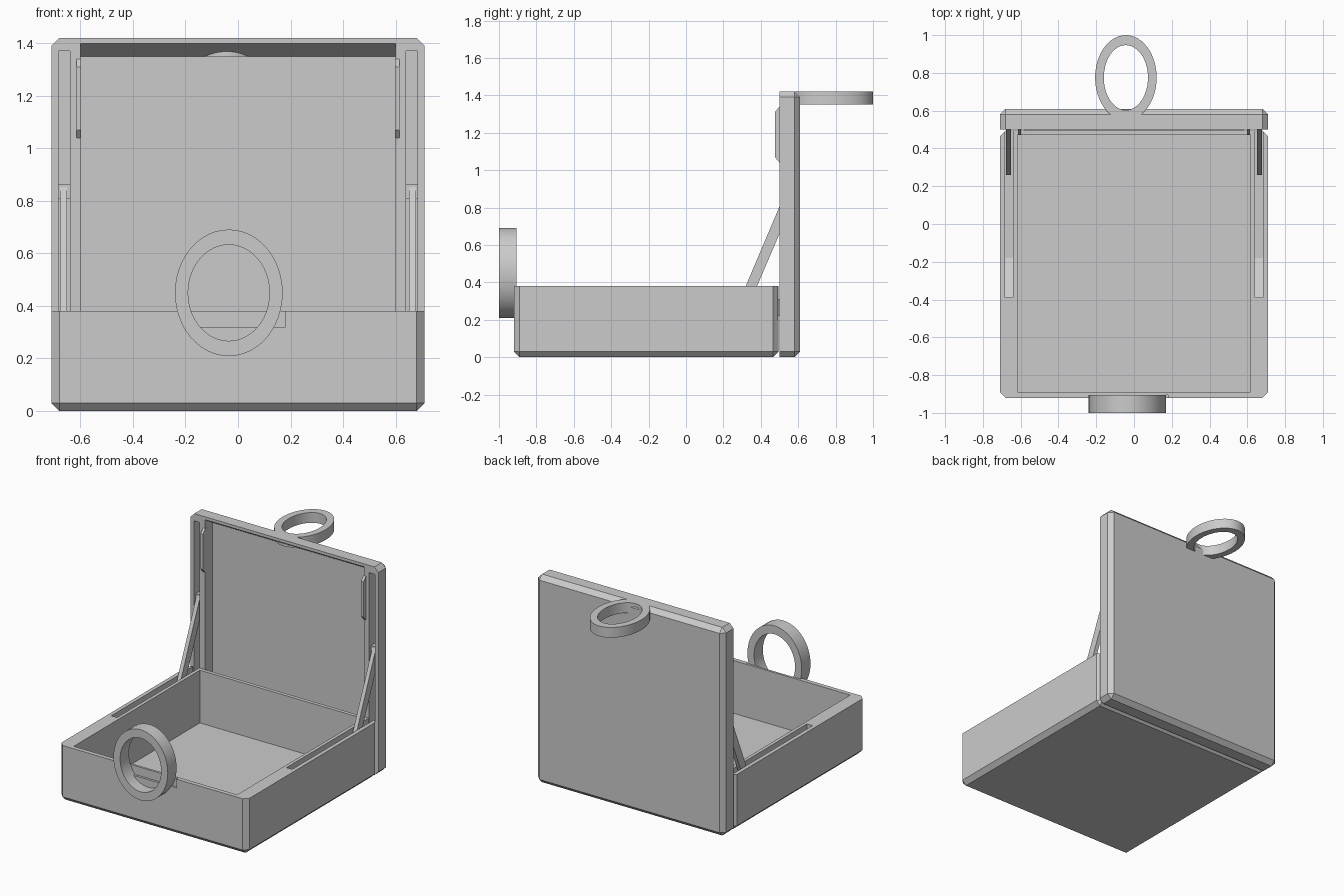
import bpy, bmesh
from math import cos, sin, pi

if "Cube" in bpy.data.objects:
    bpy.data.objects.remove(bpy.data.objects["Cube"])

grey = bpy.data.materials.new("plain grey")
grey.use_nodes = True
grey.diffuse_color = (0.6, 0.6, 0.6, 1)
grey.node_tree.nodes["Principled BSDF"].inputs["Base Color"].default_value = (0.6, 0.6, 0.6, 1)


def make(name, bm):
    bmesh.ops.recalc_face_normals(bm, faces=bm.faces)
    mesh = bpy.data.meshes.new(name)
    bm.to_mesh(mesh)
    bm.free()
    mesh.materials.append(grey)
    ob = bpy.data.objects.new(name, mesh)
    bpy.context.collection.objects.link(ob)
    return ob


def prism(name, profile, x0, x1):
    """Side profile (y, z) extruded from x0 to x1."""
    bm = bmesh.new()
    face = bm.faces.new([bm.verts.new((x0, y, z)) for y, z in profile])
    ext = bmesh.ops.extrude_face_region(bm, geom=[face])["geom"]
    moved = [v for v in ext if isinstance(v, bmesh.types.BMVert)]
    bmesh.ops.translate(bm, verts=moved, vec=(x1 - x0, 0, 0))
    return make(name, bm)


def rect(y0, y1, z0, z1):
    return [(y0, z0), (y1, z0), (y1, z1), (y0, z1)]


def chamfered_tray(name, profile, half_width, on_open_face):
    """Block with every edge chamfered except those around its open face."""
    ob = prism(name, profile, -half_width, half_width)
    bm = bmesh.new()
    bm.from_mesh(ob.data)
    edges = [e for e in bm.edges if not all(on_open_face(v.co) for v in e.verts)]
    bmesh.ops.bevel(bm, geom=edges, offset=0.03, segments=1, affect='EDGES')
    bm.to_mesh(ob.data)
    bm.free()
    return ob


def cut(target, cutter):
    cutter.hide_render = True
    mod = target.modifiers.new("cut", 'BOOLEAN')
    mod.operation, mod.solver, mod.object = 'DIFFERENCE', 'EXACT', cutter
    bpy.context.view_layer.objects.active = target
    bpy.ops.object.modifier_apply(modifier=mod.name)
    bpy.data.objects.remove(cutter)


def oval_ring(name, outer, inner, place, near, far, n=48):
    """Flat oval band; place(u, v, depth) maps it into the model."""
    bm = bmesh.new()
    rows = []
    for i in range(n):
        c, s = cos(2 * pi * i / n), sin(2 * pi * i / n)
        rows.append([bm.verts.new(place(r[0] * c, r[1] * s, d))
                     for r, d in ((outer, near), (outer, far), (inner, far), (inner, near))])
    for i in range(n):
        a, b = rows[i], rows[(i + 1) % n]
        for k in range(4):
            bm.faces.new((a[k], a[(k + 1) % 4], b[(k + 1) % 4], b[k]))
    ob = make(name, bm)
    bpy.ops.object.select_all(action='DESELECT')
    ob.select_set(True)
    bpy.context.view_layer.objects.active = ob
    bpy.ops.object.shade_smooth_by_angle(angle=0.6)
    return ob


# Open tray with a shallow recess in its front wall
base = chamfered_tray("base_tray", rect(-0.92, 0.495, 0, 0.38), 0.71,
                      lambda p: p.z > 0.37)
cut(base, prism("base_cavity", rect(-0.89, 0.47, 0.02, 0.5), -0.617, 0.617))
cut(base, prism("front_recess", rect(-1, -0.905, 0.32, 0.5), -0.18, 0.18))

# Upright lid, hollow towards the front, with a sloping upper lip
lid = chamfered_tray("lid", rect(0.5, 0.61, 0, 1.42), 0.71,
                     lambda p: p.y < 0.51)
lip = [(0.48, 0.02), (0.58, 0.07), (0.58, 1.35), (0.5, 1.4), (0.48, 1.4)]
cut(lid, prism("lid_cavity", lip, -0.6, 0.6))

# Slots, stay arms, pivot pins and catches on both sides
slot = [(-0.39, 0.5), (-0.39, 0.32), (-0.18, 0.2), (0.55, 0.2), (0.55, 0.5)]
arm = [(0.26, 0.24), (0.32, 0.24), (0.5, 0.66), (0.56, 0.8), (0.55, 0.86), (0.525, 0.865)]
catch = [(0.52, 1.04), (0.5, 1.04), (0.475, 1.07), (0.475, 1.31), (0.5, 1.34), (0.52, 1.34)]
for side, s in (("left", 1), ("right", -1)):
    cut(base, prism("base_slot", slot, s * 0.64, s * 0.683))
    cut(lid, prism("lid_slot", rect(0.45, 0.57, 0.2, 1.37), s * 0.64, s * 0.683))
    prism(side + "_stay_arm", arm, s * 0.65, s * 0.677)
    prism(side + "_pivot_pin", rect(0.52, 0.56, 0.81, 0.865), s * 0.64, s * 0.683)
    prism(side + "_catch", catch, s * 0.597, s * 0.615)

# Hinge strip joining tray and lid
prism("hinge", rect(0.48, 0.51, 0.22, 0.31), -0.58, 0.58)

# Oval pull rings
oval_ring("front_ring", (0.205, 0.241), (0.155, 0.183),
          lambda u, v, d: (u - 0.035, d, v + 0.45), -1.0, -0.905)
oval_ring("lid_ring", (0.163, 0.225), (0.117, 0.172),
          lambda u, v, d: (u - 0.043, v + 0.775, d), 1.35, 1.42)
